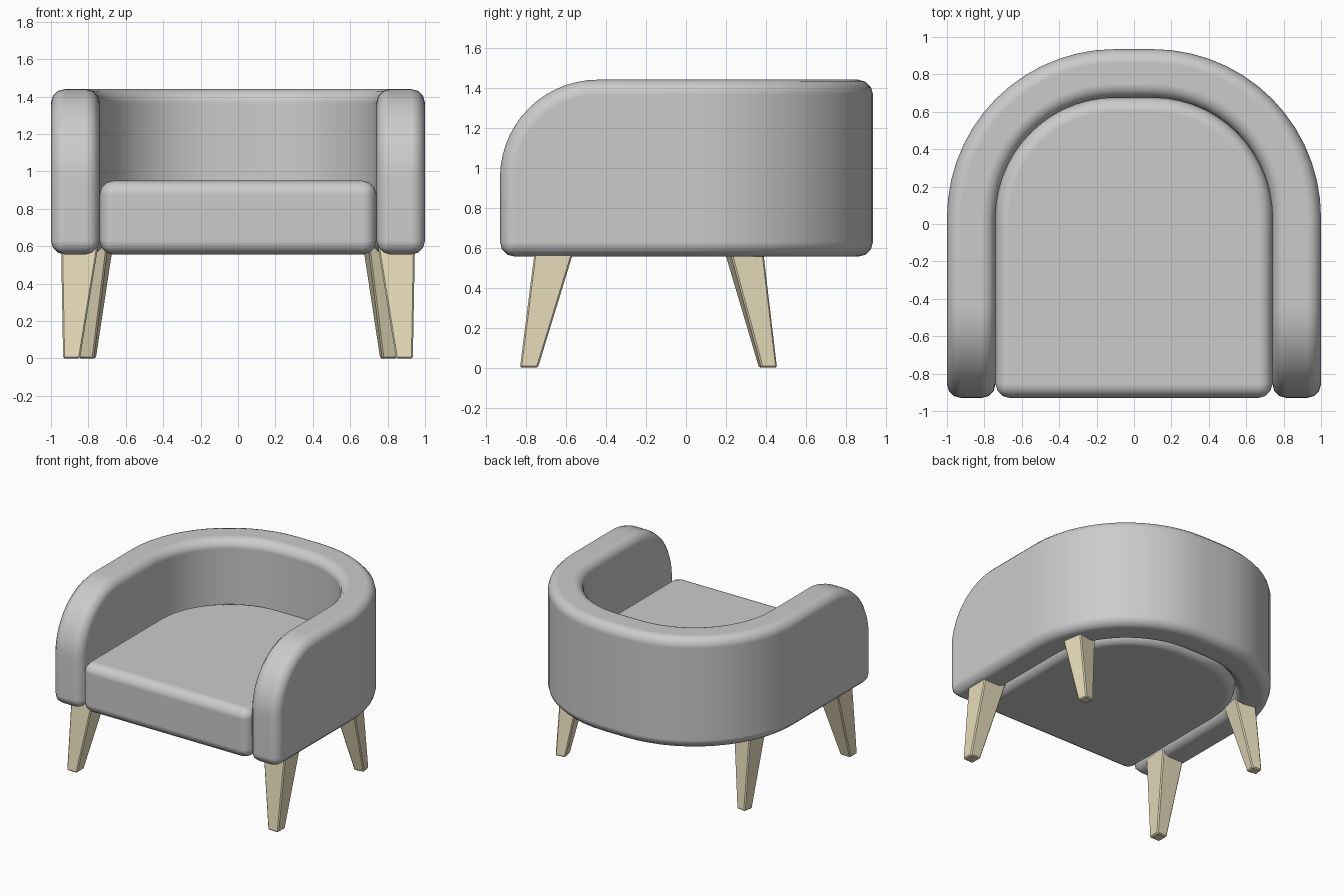
import bpy, bmesh
from math import sin, cos, pi, radians
from mathutils import Vector, Matrix

if "Cube" in bpy.data.objects:
    bpy.data.objects.remove(bpy.data.objects["Cube"])

Z0, Z1 = 0.555, 1.44        # underside and top of the shell
FRONT, CX, CY = -0.93, 0.10, 0.035   # front plane, centre of the back corner arcs
R_OUT, R_IN, R_ARM = 0.90, 0.64, 0.49
N = 14


def finish(name, bm, bevel, segments, smooth=True, mat=None):
    bmesh.ops.recalc_face_normals(bm, faces=bm.faces)
    me = bpy.data.meshes.new(name)
    bm.to_mesh(me)
    bm.free()
    for p in me.polygons:
        p.use_smooth = smooth
    ob = bpy.data.objects.new(name, me)
    bpy.context.collection.objects.link(ob)
    mod = ob.modifiers.new("rounding", 'BEVEL')
    mod.width, mod.segments = bevel, segments
    mod.limit_method, mod.angle_limit = 'ANGLE', radians(35)
    mod.use_clamp_overlap = False
    mod.harden_normals = smooth
    if mat:
        me.materials.append(mat)
    return ob


def back_curve(r):
    """Plan outline of the back, from the right side round to the left."""
    half = [(CX + r * cos(pi / 2 * i / N), CY + r * sin(pi / 2 * i / N)) for i in range(N + 1)]
    return half + [(-x, y) for x, y in reversed(half)]


# wraparound back and arms: arm side profiles joined by a curved back
bm = bmesh.new()
profile = [(CY, Z0), (FRONT, Z0)]
profile += [(FRONT + R_ARM * (1 - cos(pi / 2 * i / N)), Z1 - R_ARM * (1 - sin(pi / 2 * i / N)))
            for i in range(N + 1)]
profile.append((CY, Z1))
walls = []
for r in (R_OUT, R_IN):
    arms = {s: [bm.verts.new((s * (CX + r), y, z)) for y, z in profile] for s in (1, -1)}
    mid = back_curve(r)[1:-1]
    bottom = [arms[1][0]] + [bm.verts.new((x, y, Z0)) for x, y in mid] + [arms[-1][0]]
    top = [arms[1][-1]] + [bm.verts.new((x, y, Z1)) for x, y in mid] + [arms[-1][-1]]
    for a in arms.values():
        bm.faces.new(a)
    for i in range(len(top) - 1):
        bm.faces.new((bottom[i], bottom[i + 1], top[i + 1], top[i]))
    walls.append((arms[1], arms[-1], bottom, top))
for a, b in zip(*walls):
    for i in range(len(a) - 1):
        bm.faces.new((a[i], a[i + 1], b[i + 1], b[i]))
finish("back_and_arms", bm, 0.075, 3)

# seat cushion filling the inside of the shell
bm = bmesh.new()
plan = back_curve(R_IN) + [(-CX - R_IN, FRONT), (CX + R_IN, FRONT)]
face = bm.faces.new([bm.verts.new((x, y, Z0)) for x, y in plan])
ext = bmesh.ops.extrude_face_region(bm, geom=[face])
bmesh.ops.translate(bm, vec=(0, 0, 0.395),
                    verts=[v for v in ext["geom"] if isinstance(v, bmesh.types.BMVert)])
finish("seat", bm, 0.075, 3)

# splayed, tapered wooden legs
wood = bpy.data.materials.new("pale_wood")
wood.diffuse_color = (0.80, 0.72, 0.50, 1)
wood.use_nodes = True
wood.node_tree.nodes["Principled BSDF"].inputs["Base Color"].default_value = wood.diffuse_color


def leg(name, side, foot, head, w_foot, w_head, turn):
    bm = bmesh.new()
    bmesh.ops.create_cube(bm, size=1)
    rot = Matrix.Rotation(turn, 3, 'Z')
    for v in bm.verts:
        up = v.co.z > 0
        t = 1.08 if up else 0     # heads run slightly into the shell
        w = w_foot + (w_head - w_foot) * t
        c = Vector(foot).lerp(Vector(head), t)
        p = rot @ Vector((v.co.x * w, v.co.y * w, 0))
        v.co = (side * (c.x + p.x), c.y + p.y, Z0 * t)
    finish(name, bm, 0.008, 1, False, wood)


for side, label in ((1, "right"), (-1, "left")):
    leg("front_leg_" + label, side, (0.89, -0.785), (0.85, -0.665), 0.09, 0.19, 0)
    leg("back_leg_" + label, side, (0.805, 0.41), (0.77, 0.295), 0.08, 0.165, radians(10))
